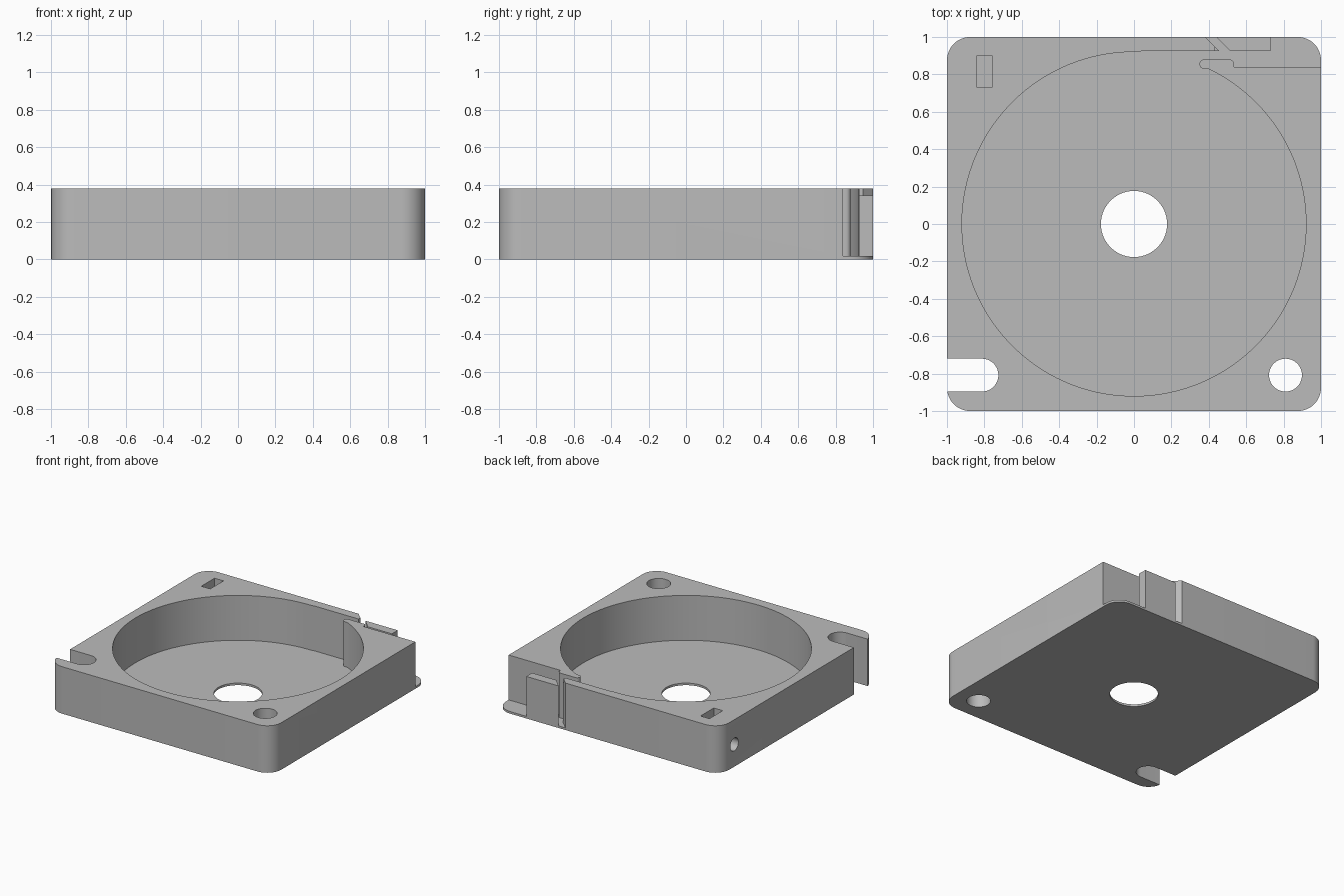
import bpy, bmesh
from math import cos, sin, radians, atan2, degrees

default = bpy.data.objects.get("Cube")
if default:
    bpy.data.objects.remove(default, do_unlink=True)

HEIGHT, FLOOR, R = 0.38, 0.017, 0.92
BLOCK_TOP = 0.34

grey = bpy.data.materials.new("matte grey")
grey.use_nodes = True
grey.diffuse_color = (0.5, 0.5, 0.5, 1)
grey.node_tree.nodes["Principled BSDF"].inputs["Base Color"].default_value = (0.5, 0.5, 0.5, 1)


def arc(cx, cy, r, start, end, n):
    angles = [radians(start + (end - start) * i / n) for i in range(n + 1)]
    return [(cx + r * cos(a), cy + r * sin(a)) for a in angles]


def prism(name, outline, z0, z1):
    """Extrude a closed xy outline from z0 to z1."""
    bm = bmesh.new()
    face = bm.faces.new([bm.verts.new((x, y, z0)) for x, y in outline])
    top = bmesh.ops.extrude_face_region(bm, geom=[face])["geom"]
    bmesh.ops.translate(bm, vec=(0, 0, z1 - z0),
                        verts=[v for v in top if isinstance(v, bmesh.types.BMVert)])
    bmesh.ops.recalc_face_normals(bm, faces=bm.faces)
    mesh = bpy.data.meshes.new(name)
    bm.to_mesh(mesh)
    bm.free()
    mesh.materials.append(grey)
    obj = bpy.data.objects.new(name, mesh)
    bpy.context.collection.objects.link(obj)
    return obj


def rectangle(x0, x1, y0, y1):
    return [(x0, y0), (x1, y0), (x1, y1), (x0, y1)]


def cut(target, cutter):
    bpy.context.view_layer.objects.active = target
    mod = target.modifiers.new("cut", "BOOLEAN")
    mod.operation, mod.solver, mod.object = "DIFFERENCE", "EXACT", cutter
    bpy.ops.object.modifier_apply(modifier=mod.name)
    bpy.data.objects.remove(cutter, do_unlink=True)


# Square body with rounded corners
corner, c = 0.125, 0.875
outline = []
for i, (sx, sy) in enumerate([(1, 1), (-1, 1), (-1, -1), (1, -1)]):
    outline += arc(sx * c, sy * c, corner, 90 * i, 90 * i + 90, 12)
body = prism("housing_body", outline, 0, HEIGHT)

# Round chamber, its exit channel and the slanted gap beside the guide block
lip_angle = degrees(atan2(0.83, 0.40))
chamber = arc(0, 0, R, 90, 360 + lip_angle, 120)
chamber += arc(0.375, 0.855, 0.025, 260, 90, 10)
chamber += arc(0.51, 0.855, 0.025, 90, 0, 6)
chamber += [(0.535, 0.84), (1.1, 0.84), (1.1, 1.1), (0.73, 1.1), (0.73, 0.925),
            (0.515, 0.925), (0.34, 1.1), (0.28, 1.1), (0.455, 0.925), (0.05, 0.925)]
cut(body, prism("chamber_cutter", chamber, FLOOR, 0.6))

# Lowered guide block and blunted wall tip
cut(body, prism("block_cutter", [(0.48, 0.9), (0.8, 0.9), (0.8, 1.1), (0.31, 1.1)], BLOCK_TOP, 0.6))
cut(body, prism("tip_cutter", rectangle(0.433, 0.47, 0.9, 0.95), BLOCK_TOP, 0.6))

# Centre hole, peg hole and open-ended slot
cut(body, prism("centre_cutter", arc(0, 0, 0.177, 0, 354, 59), -0.1, 0.6))
cut(body, prism("peg_cutter", arc(0.81, -0.808, 0.088, 0, 350, 35), -0.1, 0.6))
slot = arc(-0.813, -0.808, 0.088, -90, 90, 18) + [(-1.1, -0.72), (-1.1, -0.896)]
cut(body, prism("slot_cutter", slot, -0.1, 0.6))

# Small pocket with a round side hole leading into it
cut(body, prism("pocket_cutter", rectangle(-0.84, -0.76, 0.73, 0.9), 0.1, 0.6))
side = prism("side_hole_cutter", arc(0, 0, 0.052, 0, 345, 23), 0, 0.3)
side.rotation_euler = (0, radians(90), 0)
side.location = (-1.1, 0.81, 0.18)
bpy.context.view_layer.update()
cut(body, side)

# Smooth curved walls, sharp rims
bpy.ops.object.select_all(action="DESELECT")
body.select_set(True)
bpy.context.view_layer.objects.active = body
bpy.ops.object.shade_smooth_by_angle(angle=radians(30))
